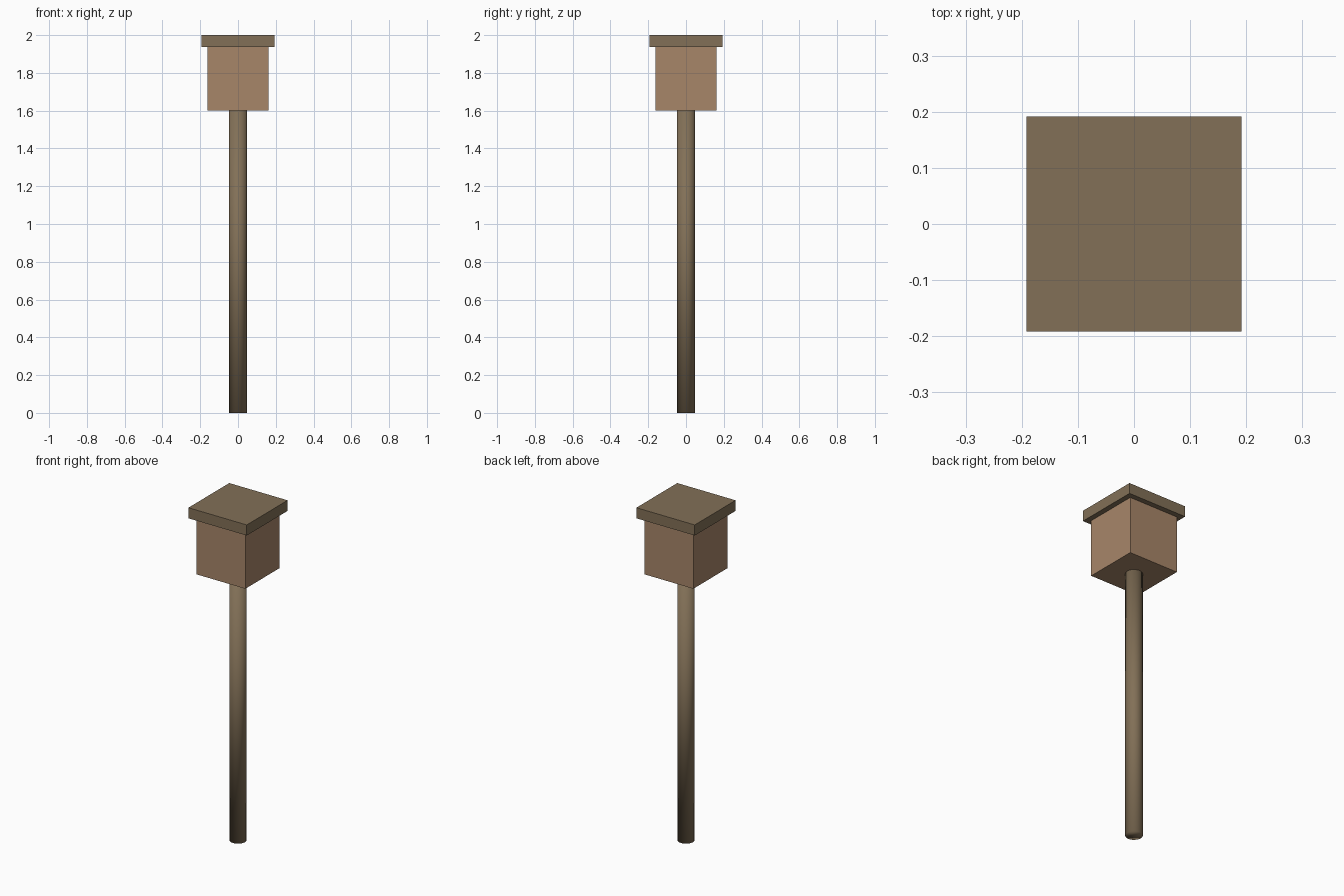
import bpy

# Remove the default cube
cube = bpy.data.objects.get("Cube")
if cube:
    bpy.data.objects.remove(cube, do_unlink=True)


def make_material(name, rgb):
    mat = bpy.data.materials.new(name)
    mat.use_nodes = True
    colour = (*rgb, 1.0)
    mat.diffuse_color = colour
    mat.node_tree.nodes["Principled BSDF"].inputs["Base Color"].default_value = colour
    return mat


def add_box(name, width, bottom, top, mat):
    bpy.ops.mesh.primitive_cube_add(size=1, location=(0, 0, (bottom + top) / 2))
    box = bpy.context.object
    box.name = name
    box.scale = (width, width, top - bottom)
    bpy.ops.object.transform_apply(location=False, rotation=False, scale=True)
    box.data.materials.append(mat)
    return box


dark_wood = make_material("dark_wood", (0.223, 0.162, 0.095))
light_wood = make_material("light_wood", (0.386, 0.238, 0.141))

pole_top, roof_bottom, roof_top = 1.6, 1.937, 2.0

# Round pole, smoothed across its end caps
bpy.ops.mesh.primitive_cylinder_add(
    vertices=24, radius=0.047, depth=pole_top, location=(0, 0, pole_top / 2))
pole = bpy.context.object
pole.name = "pole"
pole.data.materials.append(dark_wood)
bpy.ops.object.shade_smooth()

# Square box and its overhanging flat lid
add_box("box_body", 0.322, pole_top, roof_bottom, light_wood)
add_box("flat_roof", 0.384, roof_bottom, roof_top, dark_wood)
